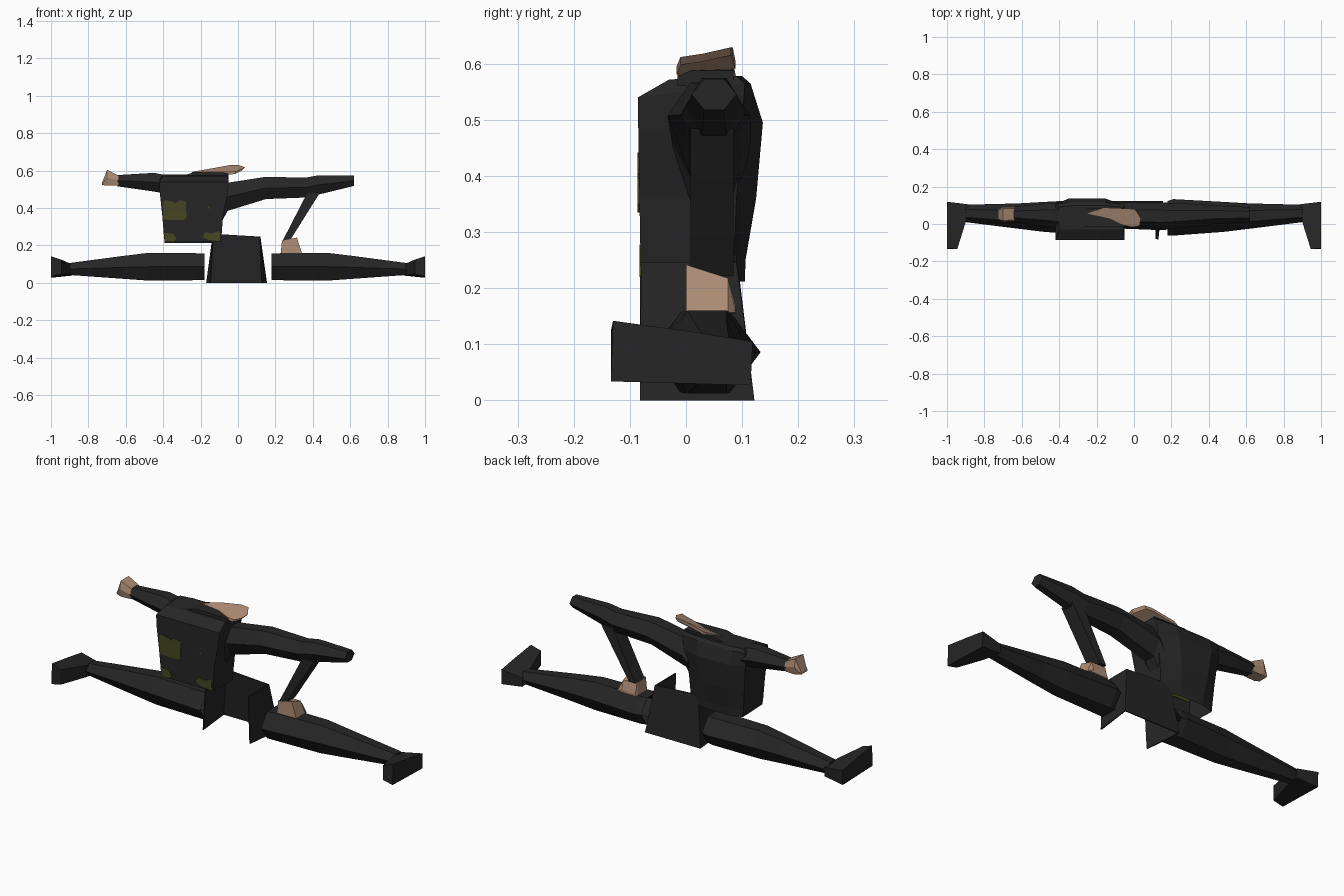
import bpy, bmesh


def material(name, rgb):
    m = bpy.data.materials.new(name)
    m.diffuse_color = (*rgb, 1)
    return m


DARK = material("charcoal cloth", (0.019, 0.019, 0.019))
SKIN = material("skin", (0.43, 0.27, 0.18))
GREEN = material("olive green", (0.058, 0.062, 0.014))


def loft(name, rings, mat, start=True, end=True):
    """Skin a list of equal-length point rings."""
    bm = bmesh.new()
    vs = [[bm.verts.new(p) for p in r] for r in rings]
    n = len(vs[0])
    for a, b in zip(vs, vs[1:]):
        for i in range(n):
            j = (i + 1) % n
            bm.faces.new((a[i], a[j], b[j], b[i]))
    if start:
        bm.faces.new(vs[0][::-1])
    if end:
        bm.faces.new(vs[-1])
    bmesh.ops.recalc_face_normals(bm, faces=bm.faces)
    me = bpy.data.meshes.new(name)
    bm.to_mesh(me)
    bm.free()
    me.materials.append(mat)
    ob = bpy.data.objects.new(name, me)
    bpy.context.collection.objects.link(ob)
    return ob


def hexring(x, y0, y1, z0, z1, k=0.28):
    """Six-sided limb section across x."""
    w, zm = (y1 - y0) * k, (z0 + z1) / 2
    return [(x, y0, zm), (x, y0 + w, z1), (x, y1 - w, z1),
            (x, y1, zm), (x, y1 - w, z0), (x, y0 + w, z0)]


def prism(name, profile, y0, y1, mat):
    """Extrude an xz profile along y."""
    return loft(name, [[(x, y, z) for x, z in profile] for y in (y0, y1)], mat)


# Legs and boots, mirrored
for side, s in (("left", -1), ("right", 1)):
    leg = [(0.178, -0.062, 0.122, 0.015, 0.157), (0.21, -0.062, 0.133, 0.014, 0.158),
           (0.48, -0.042, 0.118, 0.012, 0.16), (0.62, -0.025, 0.11, 0.022, 0.143),
           (0.9, 0.01, 0.103, 0.042, 0.106)]
    loft(side + "_leg", [hexring(s * x, *r) for x, *r in leg], DARK, start=False)
    boot = [((0.885, 0.105), (1.0, 0.115), 0.027, 0.105),
            ((0.9, 0.01), (1.0, 0.01), 0.03, 0.122),
            ((0.945, -0.134), (1.0, -0.134), 0.034, 0.142)]
    loft(side + "_boot", [[(s * a[0], a[1], z0 + 0.012), (s * b[0], b[1], z0),
                           (s * b[0], b[1] + 0.004, z1), (s * a[0], a[1], z1 - 0.018)]
                          for a, b, z0, z1 in boot], DARK)

# Pelvis: back panel with two side flaps, open at the front
outer = [[(-0.135, -0.082, 0.255), (-0.135, 0.09, 0.262), (0.12, 0.09, 0.247), (0.12, -0.08, 0.247)],
         [(-0.15, -0.082, 0.0), (-0.17, 0.122, 0.0), (0.155, 0.122, 0.0), (0.13, -0.082, 0.0)]]
t = 0.006
inner = [[(x + (t if x < 0 else -t), y - (t if y > 0 else 0), z) for x, y, z in r] for r in outer]
loft("pelvis", [o + i[::-1] for o, i in zip(outer, inner)], DARK)

# Torso
torso = [(-0.392, -0.093, -0.080, 0.085, 0.105, 0.218, 0.212),
         (-0.396, -0.088, -0.081, 0.085, 0.106, 0.25, 0.25),
         (-0.405, -0.08, -0.083, 0.09, 0.125, 0.36, 0.36),
         (-0.418, -0.055, -0.085, 0.1, 0.137, 0.48, 0.495),
         (-0.42, -0.05, -0.086, 0.105, 0.115, 0.54, 0.565),
         (-0.40, -0.055, -0.03, 0.09, 0.1, 0.572, 0.578)]
loft("torso", [[(l, f, zf), (r, f, zf), (r, m, zb), (r - 0.1, b, zb), (l + 0.07, b, zb), (l, m, zb)]
               for l, r, f, m, b, zf, zb in torso], DARK, start=False)
prism("collar", [(-0.3, 0.572), (-0.23, 0.592), (-0.05, 0.588), (-0.05, 0.56)], -0.015, 0.085, DARK)

# Camouflage patches on the torso
patches = [[(-0.4, 0.345), (-0.403, 0.43), (-0.39, 0.442), (-0.35, 0.435), (-0.335, 0.425),
            (-0.31, 0.442), (-0.278, 0.435), (-0.276, 0.35), (-0.29, 0.335), (-0.385, 0.336)],
           [(-0.391, 0.22), (-0.395, 0.268), (-0.345, 0.262), (-0.33, 0.235), (-0.345, 0.22)],
           [(-0.19, 0.245), (-0.175, 0.27), (-0.135, 0.265), (-0.098, 0.278), (-0.095, 0.222), (-0.16, 0.23)],
           [(-0.165, 0.4), (-0.158, 0.412), (-0.15, 0.405), (-0.157, 0.395)]]
for i, p in enumerate(patches):
    prism(f"camouflage_patch_{i + 1}", p, -0.086 if i in (0, 3) else -0.083, -0.08, GREEN)

# Left sleeve and hand
loft("left_sleeve", [hexring(-0.40, -0.03, 0.115, 0.48, 0.578), hexring(-0.45, -0.02, 0.112, 0.488, 0.588),
                     hexring(-0.645, 0.012, 0.092, 0.516, 0.576)], DARK)
loft("left_hand", [hexring(-0.64, 0.015, 0.09, 0.52, 0.574, 0.1), hexring(-0.7, 0.01, 0.092, 0.52, 0.604, 0.1),
                   hexring(-0.727, 0.02, 0.08, 0.523, 0.535, 0.1)], SKIN)

# Right sleeve, thin hanging strip and its hand
loft("right_sleeve", [hexring(-0.085, -0.02, 0.11, 0.33, 0.525), hexring(-0.055, -0.025, 0.115, 0.385, 0.535),
                      hexring(0.15, -0.033, 0.115, 0.448, 0.567), hexring(0.36, -0.01, 0.105, 0.456, 0.562),
                      hexring(0.43, 0.0, 0.1, 0.472, 0.575), hexring(0.62, 0.01, 0.09, 0.518, 0.573)], DARK)
prism("hanging_strip", [(0.37, 0.48), (0.44, 0.485), (0.275, 0.222), (0.237, 0.222)], 0.008, 0.085, DARK)
hand = [(0.228, 0.155), (0.235, 0.225), (0.315, 0.242), (0.342, 0.157)]
loft("right_hand", [[(x, y, min(z, top)) for x, z in hand]
                    for y, top in ((0.0, 0.242), (0.075, 0.218), (0.088, 0.17))], SKIN)

# Slanted flat skin piece on top
outline = [(-0.25, 0.055, 0.592), (-0.165, 0.088, 0.606), (-0.04, 0.083, 0.63), (0.005, 0.08, 0.629),
           (0.037, 0.03, 0.618), (0.03, -0.01, 0.612), (-0.01, -0.017, 0.595), (-0.06, -0.005, 0.592),
           (-0.13, 0.03, 0.592)]
loft("neck_piece", [[(x, y, z) for x, y, z in outline],
                    [(x * 0.9 - 0.01, y, z - 0.014) for x, y, z in outline]], SKIN)
